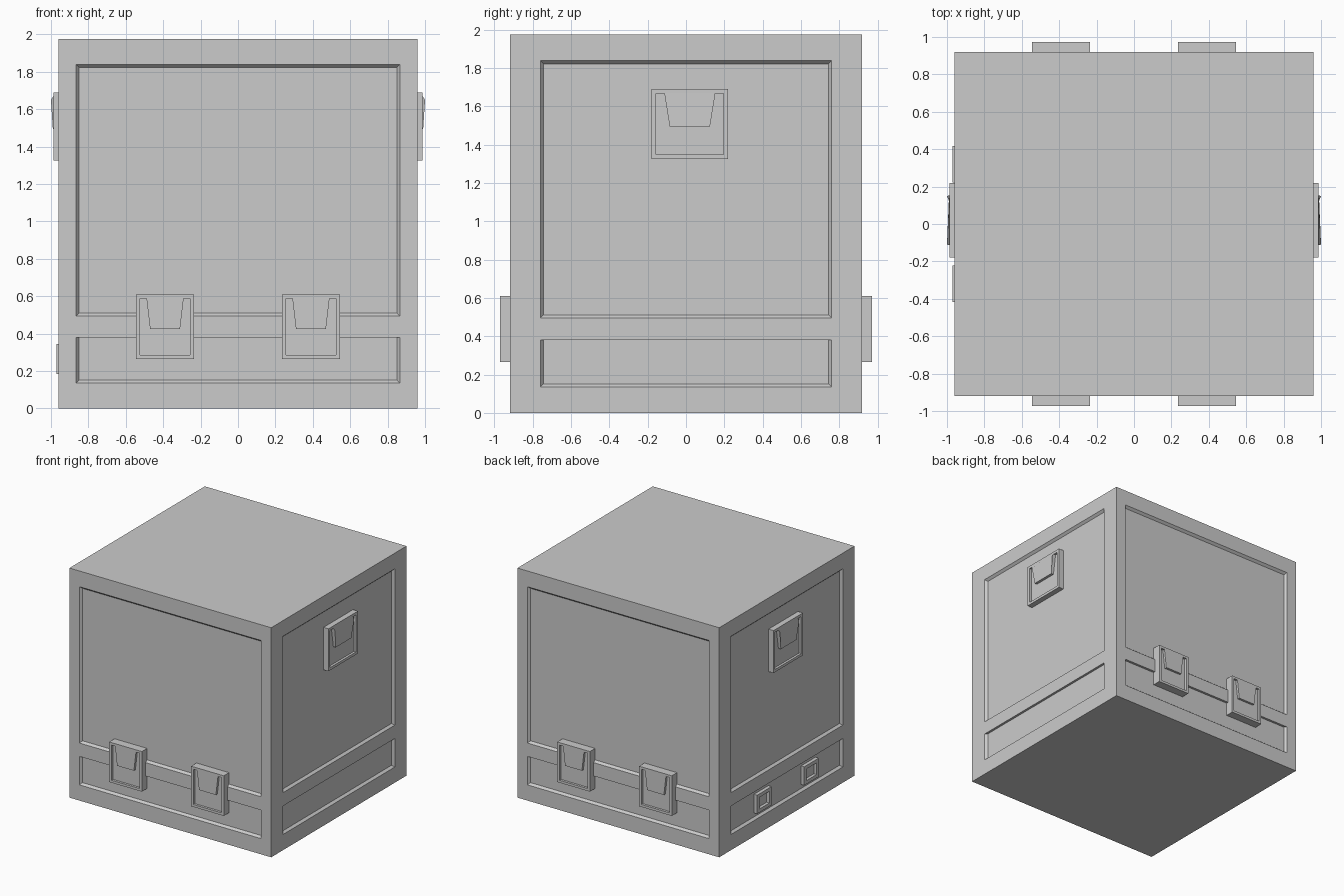
import bpy, bmesh

if "Cube" in bpy.data.objects:
    bpy.data.objects.remove(bpy.data.objects["Cube"])

HX, HY, TOP = 0.96, 0.92, 1.975

# Map face-local (u across, v up, d outward) to world space
SIDES = {
    "front": lambda u, v, d: (u, -d, v),
    "back": lambda u, v, d: (-u, d, v),
    "right": lambda u, v, d: (d, u, v),
    "left": lambda u, v, d: (-d, u, v),
}


def rect(u0, u1, v0, v1):
    return [(u0, v0), (u1, v0), (u1, v1), (u0, v1)]


def loft(name, loops, side):
    """Solid from stacked loops; each loop is (points, depths)."""
    bm = bmesh.new()
    rings = []
    for pts, d in loops:
        ds = d if isinstance(d, (list, tuple)) else [d] * len(pts)
        rings.append([bm.verts.new(SIDES[side](u, v, k)) for (u, v), k in zip(pts, ds)])
    for a, b in zip(rings, rings[1:]):
        for i in range(len(a)):
            j = (i + 1) % len(a)
            bm.faces.new((a[i], a[j], b[j], b[i]))
    bm.faces.new(rings[0])
    bm.faces.new(rings[-1])
    bmesh.ops.recalc_face_normals(bm, faces=bm.faces)
    me = bpy.data.meshes.new(name)
    bm.to_mesh(me)
    bm.free()
    ob = bpy.data.objects.new(name, me)
    bpy.context.collection.objects.link(ob)
    return ob


def carve(target, cutter):
    cutter.hide_render = True
    m = target.modifiers.new("recess", 'BOOLEAN')
    m.operation, m.solver, m.object = 'DIFFERENCE', 'EXACT', cutter
    bpy.context.view_layer.objects.active = target
    bpy.ops.object.modifier_apply(modifier=m.name)
    bpy.data.objects.remove(cutter)


def tray(name, side, r, base, face, floor, border):
    """Raised plate with a rectangular pocket."""
    plate = loft(name, [(rect(*r), base), (rect(*r), face)], side)
    u0, u1, v0, v1 = r
    inner = rect(u0 + border, u1 - border, v0 + border, v1 - border)
    carve(plate, loft("cutter", [(inner, floor), (inner, face + 0.05)], side))
    return plate


# Main case
box = rect(-HX, HX, 0, TOP)
body = loft("case_body", [(box, -HY), (box, HY)], "front")

# Sloped recessed panels on all four walls
for side, half, surf in (("front", 0.865, HY), ("back", 0.865, HY),
                         ("right", 0.76, HX), ("left", 0.76, HX)):
    for v0, v1, top_slope in ((0.495, 1.84, 0.018), (0.135, 0.38, 0)):
        s = 0.016
        outer = rect(-half, half, v0, v1)
        inner = rect(-half + s, half - s, v0 + s, v1 - top_slope)
        carve(body, loft("cutter", [(inner, surf - 0.02), (outer, surf),
                                    (outer, surf + 0.05)], side))

# Latches on the front and back
for side in ("front", "back"):
    for c in (-0.39, 0.39):
        tray(side + "_latch", side, (c - 0.155, c + 0.155, 0.265, 0.61),
             HY - 0.03, 0.972, 0.952, 0.021)
        flap = [(c - 0.08, 0.425), (c + 0.08, 0.425), (c + 0.1, 0.595), (c - 0.1, 0.595)]
        loft(side + "_latch_flap", [(flap, 0.948), (flap, 0.972)], side)

# Carry handles on the left and right, with a tilted grip
for side in ("right", "left"):
    tray(side + "_handle", side, (-0.18, 0.22, 1.325, 1.69), HX - 0.03, 0.987, 0.967, 0.023)
    grip = [(-0.085, 1.495), (0.125, 1.495), (0.15, 1.65),
            (0.153, 1.67), (-0.113, 1.67), (-0.11, 1.65)]
    loft(side + "_handle_grip", [(grip, 0.96),
                                 (grip, [0.99, 0.99, 1.0, 0.987, 0.987, 1.0])], side)

# Small sockets low on the left wall
for c in (-0.32, 0.32):
    tray("left_socket", "left", (c - 0.098, c + 0.098, 0.185, 0.345),
         HX - 0.03, 0.97, 0.945, 0.03)
